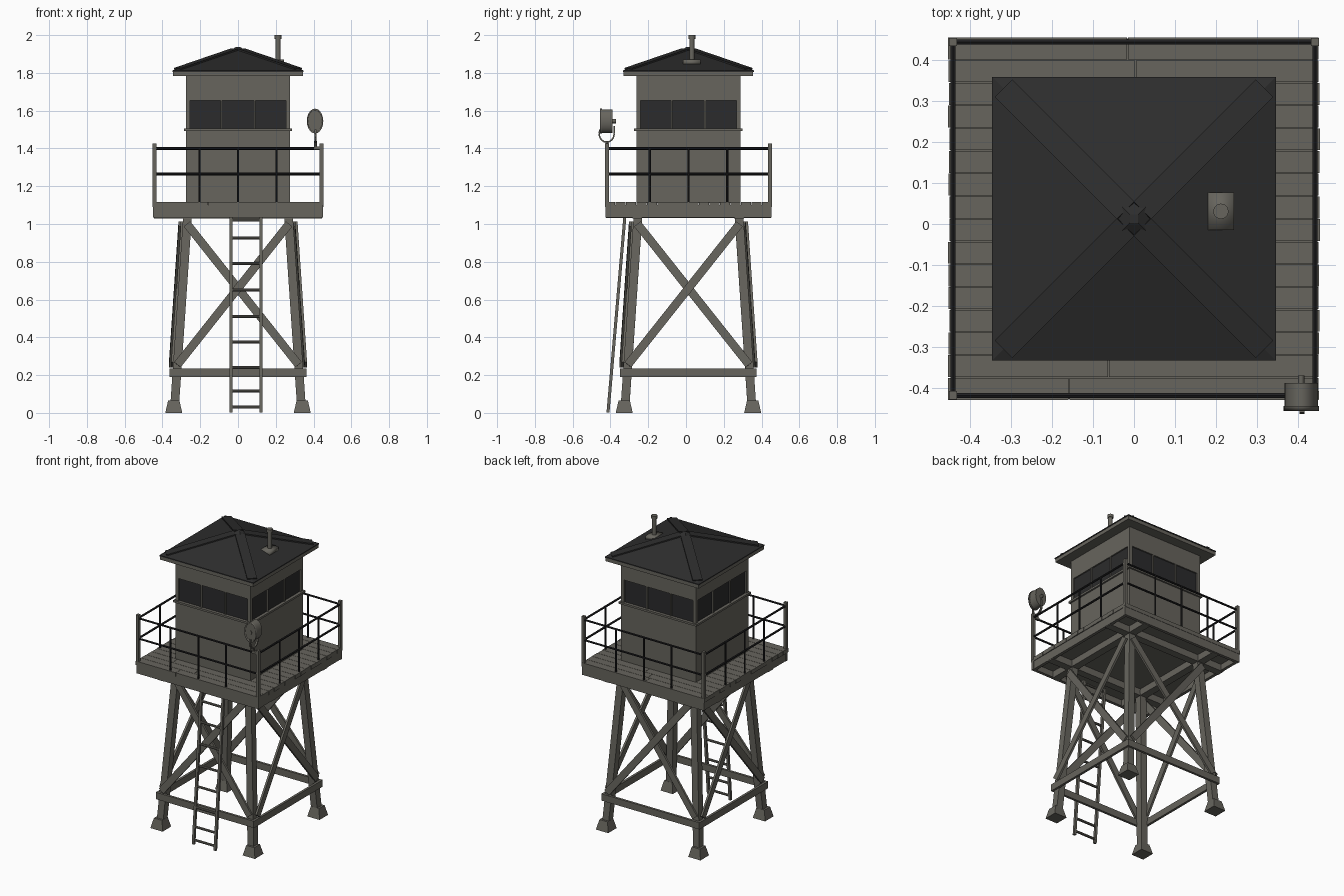
import bpy, bmesh, math, random
from mathutils import Vector, Matrix

if "Cube" in bpy.data.objects:
    bpy.data.objects.remove(bpy.data.objects["Cube"])
random.seed(4)
YO = 0.013                      # tower axis sits slightly behind the origin


def mat(name, c):
    m = bpy.data.materials.new(name)
    m.diffuse_color = (*c, 1)
    m.use_nodes = True
    m.node_tree.nodes["Principled BSDF"].inputs["Base Color"].default_value = m.diffuse_color
    return m


WOOD = mat("weathered grey", (0.135, 0.129, 0.110))
ROOF = mat("roof charcoal", (0.026, 0.026, 0.026))
GLASS = mat("dark glass", (0.024, 0.024, 0.025))
IRON = mat("black iron", (0.014, 0.014, 0.015))


def finish(bm, name, m, off=True, smooth=False):
    bmesh.ops.recalc_face_normals(bm, faces=bm.faces)
    me = bpy.data.meshes.new(name)
    bm.to_mesh(me)
    bm.free()
    me.materials.append(m)
    ob = bpy.data.objects.new(name, me)
    bpy.context.collection.objects.link(ob)
    if off:
        ob.location.y = YO
    if smooth:
        for p in me.polygons:
            p.use_smooth = len(p.vertices) == 4
    return ob


def box(bm, x0, x1, y0, y1, z0, z1):
    M = Matrix.Translation(((x0 + x1) / 2, (y0 + y1) / 2, (z0 + z1) / 2)) @ \
        Matrix.Diagonal((x1 - x0, y1 - y0, z1 - z0, 1))
    bmesh.ops.create_cube(bm, size=1, matrix=M)


def beam(bm, p, q, w, t, n):
    """Bar from p to q, thickness t along n and width w across it."""
    p, q, n = Vector(p), Vector(q), Vector(n)
    d = (q - p).normalized()
    n = (n - d * n.dot(d)).normalized()
    s = d.cross(n)
    M = Matrix((s * w, n * t, d * (q - p).length)).transposed().to_4x4()
    bmesh.ops.create_cube(bm, size=1, matrix=Matrix.Translation((p + q) / 2) @ M)


def frustum(bm, x, y, z0, z1, a, b):
    """Square block with half-width a at the bottom and b at the top."""
    M = Matrix.Translation((x, y, (z0 + z1) / 2)) @ Matrix.Rotation(math.pi / 4, 4, 'Z')
    r = math.sqrt(2)
    bmesh.ops.create_cone(bm, cap_ends=True, segments=4, radius1=a * r,
                          radius2=b * r, depth=z1 - z0, matrix=M)


def rod(bm, p, q, r, seg=10):
    p, q = Vector(p), Vector(q)
    d = q - p
    M = Matrix.Translation((p + q) / 2) @ d.to_track_quat('Z', 'Y').to_matrix().to_4x4()
    bmesh.ops.create_cone(bm, cap_ends=True, segments=seg, radius1=r, radius2=r,
                          depth=d.length, matrix=M)


def four(fn):
    """Call fn with each quarter turn about the tower axis."""
    for k in range(4):
        R = Matrix.Rotation(k * math.pi / 2, 3, 'Z')
        fn(lambda *v, R=R: R @ Vector(v))


def half(z):                    # leg spread at a given height
    return 0.338 - 0.068 * z


# feet and legs
feet, legs = bmesh.new(), bmesh.new()
for sx in (-1, 1):
    for sy in (-1, 1):
        frustum(feet, sx * 0.34, sy * 0.34, 0, 0.065, 0.045, 0.030)
        a, b = half(0.04), half(1.07)
        beam(legs, (sx * a, sy * a, 0.04), (sx * b, sy * b, 1.07), 0.046, 0.046, (0, 1, 0))
finish(feet, "footings", WOOD)
finish(legs, "legs", WOOD)

# braces
br = bmesh.new()


def braces(T):
    n = T(0, -1, 0)
    o = 0.030
    h = half(0.213)
    beam(br, T(-h - 0.036, -h - o, 0.213), T(h + 0.036, -h - o, 0.213), 0.045, 0.016, n)
    zt, zb = 1.0, 0.255
    for s, e in ((1, 0.026), (-1, 0.038)):
        beam(br, T(-s * half(zt), -half(zt) - e, zt),
             T(s * half(zb), -half(zb) - e, zb), 0.044, 0.014, n)


four(braces)
finish(br, "cross_braces", WOOD)

# deck beams, floor and planks
j = bmesh.new()
for s in (-0.27, 0.27):
    box(j, -0.445, 0.445, s - 0.025, s + 0.025, 1.03, 1.078)
    box(j, s - 0.025, s + 0.025, -0.436, 0.436, 1.031, 1.079)
for s in (-1, 1):
    box(j, -0.45, 0.45, s * 0.43 - 0.01, s * 0.43 + 0.01, 1.035, 1.09)
    box(j, s * 0.437 - 0.01, s * 0.437 + 0.01, -0.42, 0.42, 1.035, 1.09)
finish(j, "deck_beams", WOOD)
d = bmesh.new()
box(d, -0.446, 0.446, -0.438, 0.438, 1.075, 1.1)
N = 16
w = 0.886 / N
for i in range(N):
    y = -0.443 + i * w
    cut = random.uniform(-0.3, 0.3)
    e = random.uniform(0, 0.004)
    box(d, -0.454 + e, cut - 0.001, y + 0.001, y + w - 0.001, 1.09, 1.116)
    box(d, cut + 0.001, 0.450 + e, y + 0.001, y + w - 0.001, 1.09, 1.116)
finish(d, "deck_planks", WOOD)

# railing
RX, RY = 0.442, 0.431
posts, rails = bmesh.new(), bmesh.new()
for sx in (-1, 1):
    for sy in (-1, 1):
        x, y = sx * RX, sy * RY
        box(posts, x - 0.010, x + 0.010, y - 0.010, y + 0.010, 1.10, 1.425)
for z in (1.265, 1.400):
    for s in (-1, 1):
        rod(rails, (-RX, s * RY, z), (RX, s * RY, z), 0.007, 6)
        rod(rails, (s * RX, -RY, z), (s * RX, RY, z), 0.007, 6)
for t in (-0.205, 0, 0.205):
    for s in (-1, 1):
        rod(rails, (t, s * RY, 1.11), (t, s * RY, 1.40), 0.006, 6)
        rod(rails, (s * RX, t, 1.11), (s * RX, t, 1.40), 0.006, 6)
finish(posts, "railing_corner_posts", WOOD)
finish(rails, "railing_bars", IRON)

# cabin: lower wall, sill, window posts and upper wall
C = 0.276
cab = bmesh.new()
box(cab, -C, C, -C, C, 1.11, 1.505)
box(cab, -C - .011, C + .011, -C - .011, C + .011, 1.493, 1.506)
box(cab, -C, C, -C, C, 1.655, 1.80)


def window_posts(T):
    beam(cab, T(-C + .011, -C + .011, 1.50), T(-C + .011, -C + .011, 1.66), 0.022, 0.022, T(0, -1, 0))
    for x in (-0.088, 0.088):
        beam(cab, T(x, -C + .008, 1.50), T(x, -C + .008, 1.66), 0.009, 0.014, T(0, -1, 0))


four(window_posts)
finish(cab, "cabin_walls", WOOD)
g = bmesh.new()
box(g, -C + .009, C - .009, -C + .009, C - .009, 1.504, 1.656)
finish(g, "windows", GLASS)

# roof: eave board, low pyramid, hip strips and peak cap
e = bmesh.new()
box(e, -.343, .343, -.343, .343, 1.783, 1.808)
finish(e, "eave_board", WOOD)
r = bmesh.new()
frustum(r, 0, 0, 1.806, 1.813, 0.346, 0.346)
frustum(r, 0, 0, 1.813, 1.930, 0.346, 0.004)


def hips(T):
    beam(r, T(0.318, 0.318, 1.822), T(0.02, 0.02, 1.924), 0.060, 0.008, (0, 0, 1))


four(hips)
frustum(r, 0, 0, 1.914, 1.938, 0.046, 0.010)
finish(r, "roof", ROOF)

# chimney
c = bmesh.new()
box(c, 0.18, 0.244, -0.028, 0.064, 1.84, 1.872)
rod(c, (0.212, 0.018, 1.85), (0.212, 0.018, 1.99), 0.0135, 12)
rod(c, (0.212, 0.018, 1.980), (0.212, 0.018, 2.0), 0.019, 12)
finish(c, "chimney", WOOD, smooth=True)

# ladder
l = bmesh.new()


def lad(z):
    return -0.413 + 0.086 * z


for x in (-0.038, 0.122):
    beam(l, (x, lad(0), 0.002), (x, lad(1.04), 1.04), 0.016, 0.016, (0, 1, 0))
for z in (0.03, 0.115, 0.24, 0.375, 0.51, 0.65, 0.79, 0.925, 1.02):
    rod(l, (-0.038, lad(z), z), (0.122, lad(z), z), 0.008, 8)
finish(l, "ladder", WOOD, off=False)

# searchlight: drum with recessed lens, rim, yoke and stem
s = bmesh.new()
sq = Matrix.Translation((0.408, 0, 1.545)) @ Matrix.Diagonal((0.66, 1, 1, 1))
rod(s, (0, -0.448, 0), (0, -0.388, 0), 0.062, 20)
rod(s, (0, -0.456, 0), (0, -0.444, 0), 0.066, 20)
front = min(s.faces, key=lambda f: f.calc_center_median().y)
bmesh.ops.inset_individual(s, faces=[front], thickness=0.008)
bmesh.ops.translate(s, verts=front.verts, vec=(0, 0.006, 0))
rod(s, (0, -0.45, 0), (0, -0.455, 0), 0.014, 10)
rod(s, (0, -0.392, 0.0), (0, -0.370, 0.0), 0.012, 8)
bmesh.ops.transform(s, matrix=sq, verts=s.verts)
finish(s, "searchlight", WOOD, off=False, smooth=True)
y = bmesh.new()
arc = [(0.410, -0.42 + 0.040 * math.cos(a), 1.478 + 0.045 * math.sin(a))
       for a in [math.pi * (1 + i / 8) for i in range(9)]]
arc = [(0.410, -0.46 + 0.004, 1.50)] + arc + [(0.410, -0.38, 1.52)]
for p, q in zip(arc, arc[1:]):
    beam(y, p, q, 0.012, 0.008, (0.0, 0.3, 1) if abs(p[1] - q[1]) > .01 else (0, 1, 0.1))
rod(y, (0.410, -0.418, 1.40), (0.410, -0.418, 1.44), 0.007, 8)
box(y, 0.402, 0.442, -0.426, -0.410, 1.395, 1.41)
finish(y, "searchlight_yoke", WOOD, off=False)
